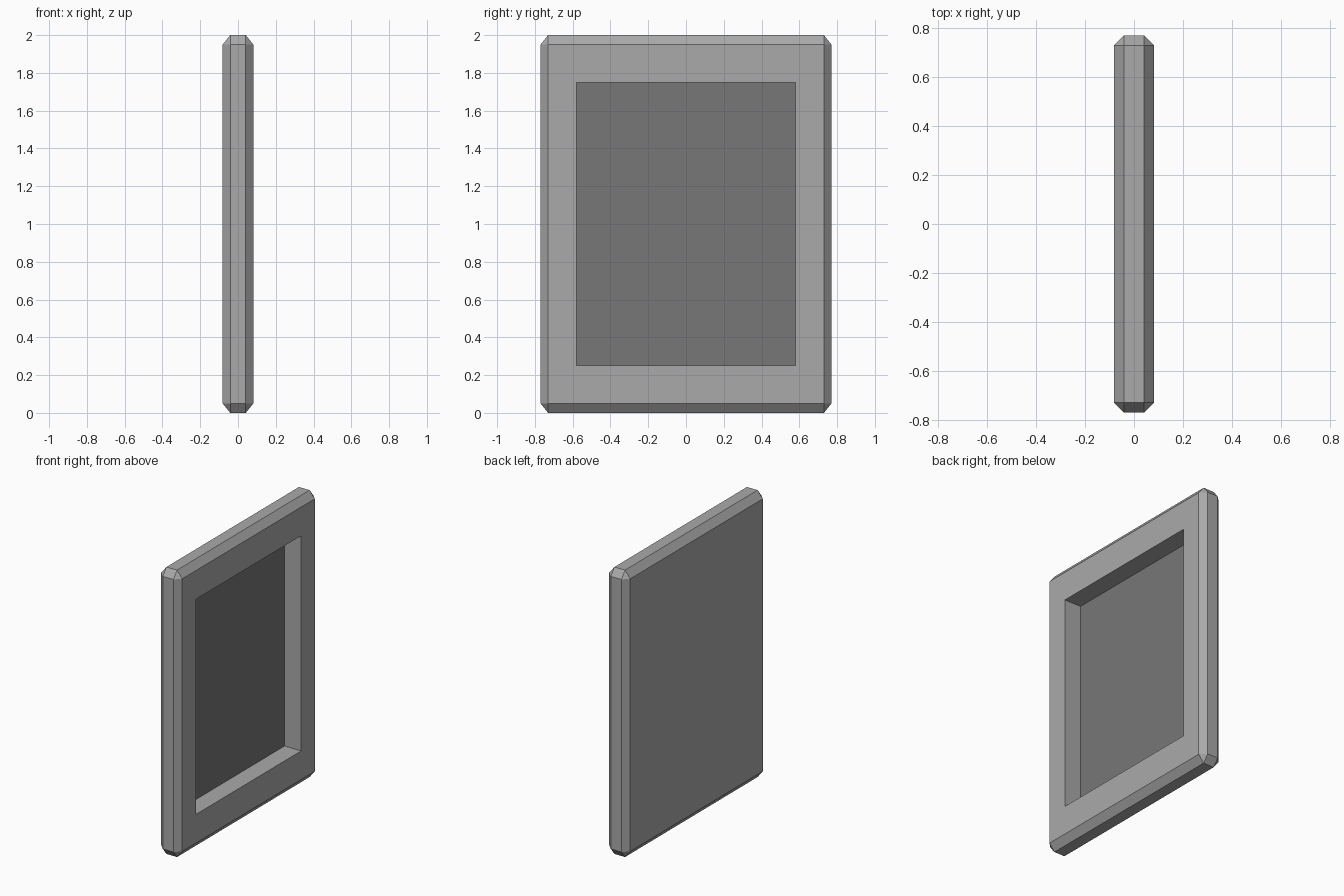
import bpy
import bmesh
from mathutils import Vector, Matrix

if "Cube" in bpy.data.objects:
    bpy.data.objects.remove(bpy.data.objects["Cube"])

HALF = Vector((0.081, 0.77, 1.0))       # half size of the panel
CHAMFER = 0.04                          # becomes 0.05 along z after the stretch
STRETCH = 1.25
OPEN_Y, OPEN_Z, DEPTH = 0.58, 0.75, 0.128


def grey(name, value):
    mat = bpy.data.materials.new(name)
    mat.diffuse_color = (value, value, value, 1)
    mat.use_nodes = True
    mat.node_tree.nodes["Principled BSDF"].inputs["Base Color"].default_value = mat.diffuse_color
    return mat


bm = bmesh.new()

# Panel: chamfered box, stretched along z so its chamfers are taller than wide
bmesh.ops.create_cube(bm, size=2.0)
bmesh.ops.scale(bm, vec=(HALF.x, HALF.y, HALF.z / STRETCH), verts=bm.verts)
bmesh.ops.bevel(bm, geom=bm.edges[:], offset=CHAMFER, offset_type='OFFSET',
                segments=1, profile=0.5, affect='EDGES')
bmesh.ops.scale(bm, vec=(1, 1, STRETCH), verts=bm.verts)

# Recess: inset the +x face to the opening size, then sink its floor
face = max(bm.faces, key=lambda f: f.calc_center_median().x)
bmesh.ops.inset_region(bm, faces=[face], thickness=0.1)
face = max(bm.faces, key=lambda f: (round(f.calc_center_median().x, 4),
                                    -abs(f.calc_center_median().y)
                                    - abs(f.calc_center_median().z)))
for v in face.verts:
    v.co.y = OPEN_Y if v.co.y > 0 else -OPEN_Y
    v.co.z = OPEN_Z if v.co.z > 0 else -OPEN_Z
floor = bmesh.ops.extrude_discrete_faces(bm, faces=[face])["faces"][0]
bmesh.ops.translate(bm, vec=(-DEPTH, 0, 0), verts=floor.verts)

# Frame is mid grey, the recessed floor is darker
for f in bm.faces:
    f.material_index = 0
floor.material_index = 1

# Stand the panel on the ground
bmesh.ops.transform(bm, matrix=Matrix.Translation((0, 0, HALF.z)), verts=bm.verts)
bmesh.ops.recalc_face_normals(bm, faces=bm.faces)

mesh = bpy.data.meshes.new("recessed_panel")
bm.to_mesh(mesh)
bm.free()
mesh.materials.append(grey("frame_grey", 0.40))
mesh.materials.append(grey("floor_grey", 0.185))
bpy.context.collection.objects.link(bpy.data.objects.new("recessed_panel", mesh))
